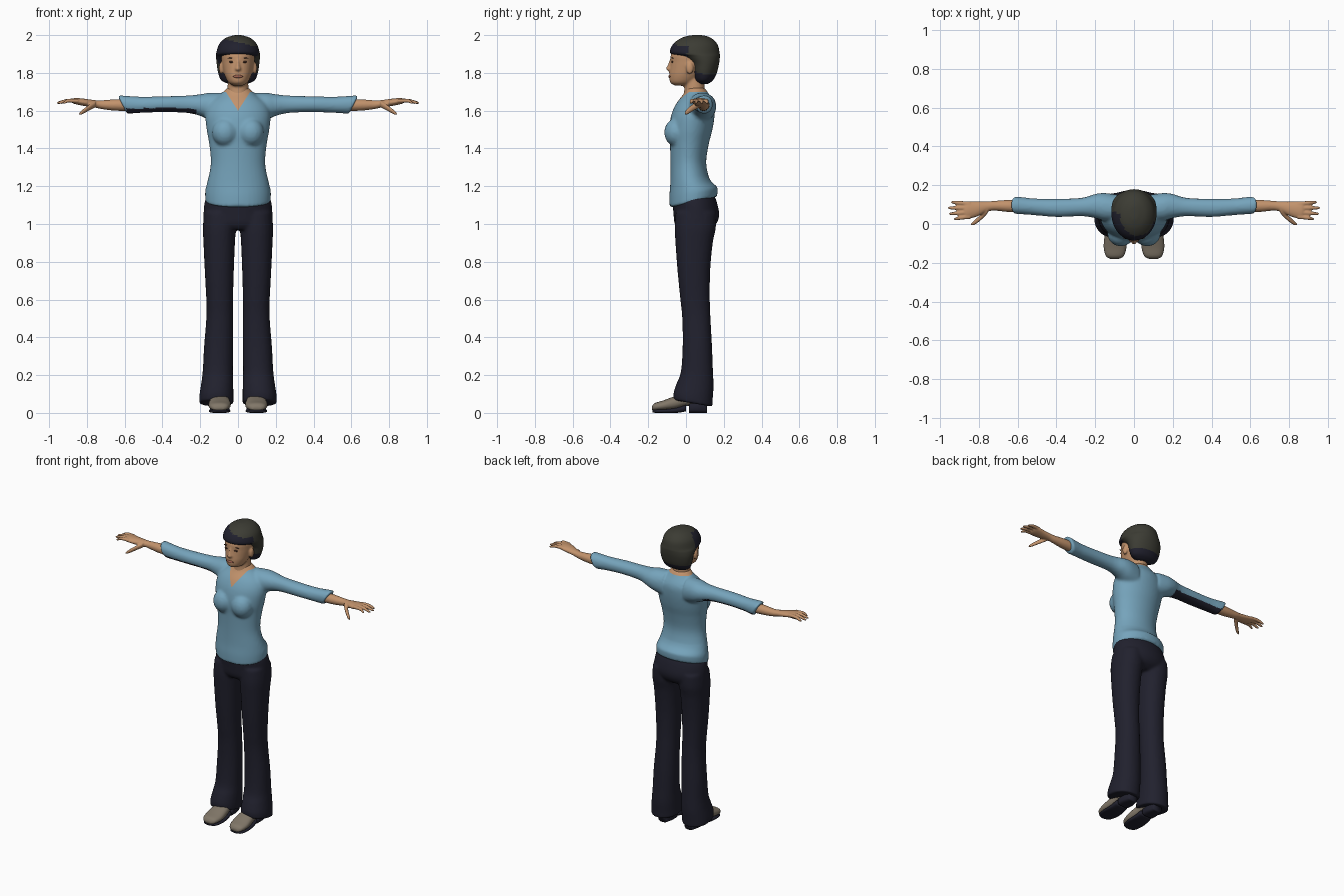
import bpy, bmesh, math
from mathutils import Matrix, Vector

cube = bpy.data.objects.get("Cube")
if cube:
    bpy.data.objects.remove(cube)


def material(name, *rgb):
    mat = bpy.data.materials.new(name)
    mat.use_nodes = True
    mat.diffuse_color = (*rgb, 1)
    mat.node_tree.nodes["Principled BSDF"].inputs["Base Color"].default_value = (*rgb, 1)
    return mat


BLUE = material("blouse blue", .18, .37, .5)
NAVY = material("dark navy", .015, .015, .027)
SKIN = material("skin", .54, .29, .15)
HAIR = material("olive grey hair", .045, .045, .034)
SHOE = material("taupe leather", .22, .185, .14)
LIPS = material("lips", .36, .13, .085)
BROW = material("brow brown", .09, .04, .025)


def spline(rows, steps):
    """Smooth interpolation through the section rows."""
    out = []
    for i in range(len(rows) - 1):
        p = [Vector(rows[max(0, min(len(rows) - 1, i + k))]) for k in (-1, 0, 1, 2)]
        for s in range(steps):
            t = s / steps
            out.append(p[1] + (p[2] - p[0]) * t / 2
                       + (2 * p[0] - 5 * p[1] + 4 * p[2] - p[3]) * t * t / 2
                       + (3 * p[1] - p[0] - 3 * p[2] + p[3]) * t ** 3 / 2)
    return out + [Vector(rows[-1])]


def loft(bm, axis, rows, side=1, sides=24, steps=4, power=1.0):
    """Closed loft; each row is (position, a min, a max, b min, b max)."""
    rings = []
    for t, a0, a1, b0, b1 in spline(rows, steps):
        ring = []
        for k in range(sides):
            c, s = math.cos(math.tau * k / sides), math.sin(math.tau * k / sides)
            a = (a0 + a1) / 2 + (a1 - a0) / 2 * math.copysign(abs(c) ** power, c)
            b = (b0 + b1) / 2 + (b1 - b0) / 2 * math.copysign(abs(s) ** power, s)
            x, y, z = {"x": (t, a, b), "y": (a, t, b), "z": (a, b, t)}[axis]
            ring.append(bm.verts.new((x * side, y, z)))
        rings.append(ring)
    for r, q in zip(rings, rings[1:]):
        for k in range(sides):
            n = (k + 1) % sides
            bm.faces.new((r[k], r[n], q[n], q[k]))
    bm.faces.new(rings[0])
    bm.faces.new(rings[-1])


def body(rows):
    """Symmetric sections written as (z, front, back, half width)."""
    return [(z, -w, w, f, b) for z, f, b, w in rows]


def tube(rows):
    """Round sections written as (x, y, z, radius)."""
    return [(x, y - r, y + r, z - r, z + r) for x, y, z, r in rows]


def blob(bm, centre, size, turn=0):
    m = Matrix.Translation(centre) @ Matrix.Rotation(turn, 4, "Y") @ Matrix.Diagonal((*size, 1))
    bmesh.ops.create_uvsphere(bm, u_segments=16, v_segments=10, radius=1, matrix=m)


def finish(bm, name, *mats, voxel=0):
    bmesh.ops.recalc_face_normals(bm, faces=bm.faces[:])
    mesh = bpy.data.meshes.new(name)
    bm.to_mesh(mesh)
    bm.free()
    for m in mats:
        mesh.materials.append(m)
    ob = bpy.data.objects.new(name, mesh)
    bpy.context.collection.objects.link(ob)
    if voxel:
        mod = ob.modifiers.new("Merge", "REMESH")
        mod.mode, mod.voxel_size = "VOXEL", voxel
        mod = ob.modifiers.new("Soften", "SMOOTH")
        mod.factor, mod.iterations = .5, 4
        dg = bpy.context.evaluated_depsgraph_get()
        ob.data = bpy.data.meshes.new_from_object(ob.evaluated_get(dg))
        ob.modifiers.clear()
    ob.data.shade_smooth()
    return ob


# Blouse: torso, bust and sleeves merged into one surface
bm = bmesh.new()
loft(bm, "z", body([
    (1.09, -.088, .165, .172), (1.15, -.088, .165, .174), (1.22, -.083, .13, .162),
    (1.32, -.082, .107, .144), (1.42, -.085, .12, .152), (1.5, -.09, .14, .166),
    (1.58, -.077, .152, .172), (1.64, -.05, .15, .15), (1.69, -.012, .12, .088),
    (1.72, 0, .1, .06)]), sides=40)
for s in (1, -1):
    blob(bm, (s * .068, -.05, 1.485), (.07, .066, .075))
    loft(bm, "x", [
        (.08, .01, .15, 1.53, 1.695), (.15, .015, .16, 1.55, 1.695), (.2, .03, .155, 1.572, 1.687),
        (.27, .04, .135, 1.588, 1.68), (.4, .036, .13, 1.592, 1.676), (.52, .046, .132, 1.588, 1.674),
        (.635, .052, .143, 1.583, 1.682)], s, power=.95)
blouse = finish(bm, "blouse", BLUE, SKIN, NAVY, voxel=.009)

# Slanted hem and cuffs, neckline cut and dark right under-sleeve
bm = bmesh.new()
bm.from_mesh(blouse.data)
for v in bm.verts:
    hem = max(0, min(1, (1.25 - v.co.z) / .12))
    v.co.z += hem * .055 * max(0, v.co.y + .07) / .24
    cuff = max(0, min(1, (abs(v.co.x) - .52) / .1))
    v.co.x -= math.copysign(cuff * .045 * (1.675 - v.co.z) / .09, v.co.x)
for normal, point in (((1.55, 0, -1), (0, 0, 1.6)), ((-1.55, 0, -1), (0, 0, 1.6)), ((0, 0, 1), (0, 0, 1.7))):
    bmesh.ops.bisect_plane(bm, geom=bm.verts[:] + bm.edges[:] + bm.faces[:],
                           plane_co=point, plane_no=normal)
bm.normal_update()
for f in bm.faces:
    c = f.calc_center_median()
    if c.z > 1.7 or (c.y < .05 and c.z > 1.6 + 1.55 * abs(c.x)):
        f.material_index = 1
    elif -.59 < c.x < -.22 and f.normal.z < -.45:
        f.material_index = 2
bm.to_mesh(blouse.data)
bm.free()

# Trousers: hips and two flared legs merged
bm = bmesh.new()
loft(bm, "z", body([
    (1.17, -.06, .14, .155), (1.12, -.07, .162, .176), (1.05, -.066, .176, .183),
    (1.0, -.06, .16, .182), (.97, -.04, .12, .15)]), sides=40)
for s in (1, -1):
    loft(bm, "z", [
        (1.06, .005, .18, -.055, .16), (.98, .01, .186, -.06, .158), (.9, .016, .183, -.056, .142),
        (.75, .022, .176, -.045, .128), (.6, .026, .168, -.03, .126), (.5, .026, .168, -.02, .13),
        (.35, .026, .18, -.018, .138), (.22, .027, .187, -.027, .143), (.15, .025, .196, -.05, .146),
        (.09, .024, .205, -.066, .142), (.05, .024, .206, -.066, .14)], s, power=.92)
trousers = finish(bm, "trousers", NAVY, voxel=.009)
for v in trousers.data.vertices:
    drop = max(0, min(1, (.2 - v.co.z) / .12))
    v.co.z += drop * (.018 - .17 * (v.co.y + .066))

# Head, neck, nose and features
bm = bmesh.new()
loft(bm, "z", body([
    (1.732, -.055, .02, .022), (1.748, -.083, .05, .05), (1.785, -.089, .09, .07),
    (1.82, -.086, .12, .08), (1.86, -.082, .14, .087), (1.9, -.079, .14, .088),
    (1.94, -.045, .12, .07)]), sides=32)
loft(bm, "z", body([(1.64, -.02, .12, .07), (1.7, -.01, .1, .057), (1.79, -.01, .1, .053)]))
loft(bm, "z", body([
    (1.808, -.09, -.06, .014), (1.82, -.107, -.06, .017), (1.84, -.098, -.06, .01),
    (1.87, -.087, -.06, .008)]), sides=12)
for s in (1, -1):
    blob(bm, (s * .089, .02, 1.825), (.012, .02, .032))
finish(bm, "head", SKIN, voxel=.006)

bm = bmesh.new()
blob(bm, (0, -.086, 1.781), (.026, .008, .008))
finish(bm, "lips", LIPS)
bm = bmesh.new()
for s in (1, -1):
    blob(bm, (s * .034, -.073, 1.858), (.015, .0049, .005))
    blob(bm, (s * .036, -.071, 1.879), (.021, .0049, .003), s * .1)
finish(bm, "eyes_and_brows", BROW)

# Hair: close bob behind the face, two tones by region
bm = bmesh.new()
loft(bm, "z", body([
    (1.742, .07, .115, .05), (1.76, .045, .142, .088), (1.8, .03, .163, .105),
    (1.85, .016, .175, .113), (1.885, -.03, .179, .116), (1.905, -.083, .178, .115),
    (1.95, -.07, .167, .101), (1.982, -.03, .137, .07), (1.997, .015, .1, .03),
    (2.0, .045, .07, .006)]), sides=48, steps=5)
for f in bm.faces:
    c = f.calc_center_median()
    fringe = c.y < .035 - .25 * c.x and c.z < 1.962 - .25 * c.x
    nape = c.z < 1.79 + .35 * max(0, .1 - c.y)
    f.material_index = int(fringe or nape)
finish(bm, "hair", HAIR, NAVY)

# Hands and shoes, mirrored
for s, label in ((1, "left"), (-1, "right")):
    bm = bmesh.new()
    loft(bm, "x", [
        (.56, .06, .125, 1.597, 1.662), (.65, .062, .124, 1.6, 1.66), (.72, .069, .119, 1.608, 1.655),
        (.76, .062, .116, 1.617, 1.656), (.81, .038, .116, 1.624, 1.663),
        (.86, .027, .116, 1.634, 1.667), (.878, .04, .106, 1.642, 1.662)], s)
    for base, tip, reach in ((.037, .026, .93), (.06, .053, .955), (.083, .083, .96), (.105, .112, .945)):
        loft(bm, "x", tube([
            (.845, base, 1.652, .011), (.9, (base + tip) / 2, 1.653, .0105),
            (reach - .012, tip, 1.643, .008), (reach, tip, 1.64, .003)]), s, sides=12)
    loft(bm, "x", tube([
        (.755, .072, 1.635, .018), (.79, .035, 1.615, .016), (.825, .006, 1.592, .012),
        (.842, -.004, 1.582, .004)]), s, sides=12)
    finish(bm, label + "_hand", SKIN, voxel=.0045)

    bm = bmesh.new()
    loft(bm, "y", [
        (-.18, .078, .122, .015, .035), (-.165, .053, .145, .012, .052), (-.12, .039, .156, .013, .066),
        (-.06, .041, .152, .018, .088), (0, .05, .145, .035, .105), (.07, .055, .14, .045, .11),
        (.11, .065, .13, .045, .1)], s, power=.85)
    finish(bm, label + "_shoe", SHOE)
    bm = bmesh.new()
    loft(bm, "y", [
        (-.178, .08, .12, .004, .018), (-.16, .054, .144, 0, .018), (-.11, .041, .154, 0, .02),
        (-.05, .043, .15, 0, .028), (0, .05, .144, .008, .045)], s, power=.65)
    loft(bm, "y", [(.015, .053, .143, 0, .052), (.06, .052, .143, 0, .054), (.11, .066, .13, 0, .054)],
         s, power=.6)
    finish(bm, label + "_sole", NAVY)
